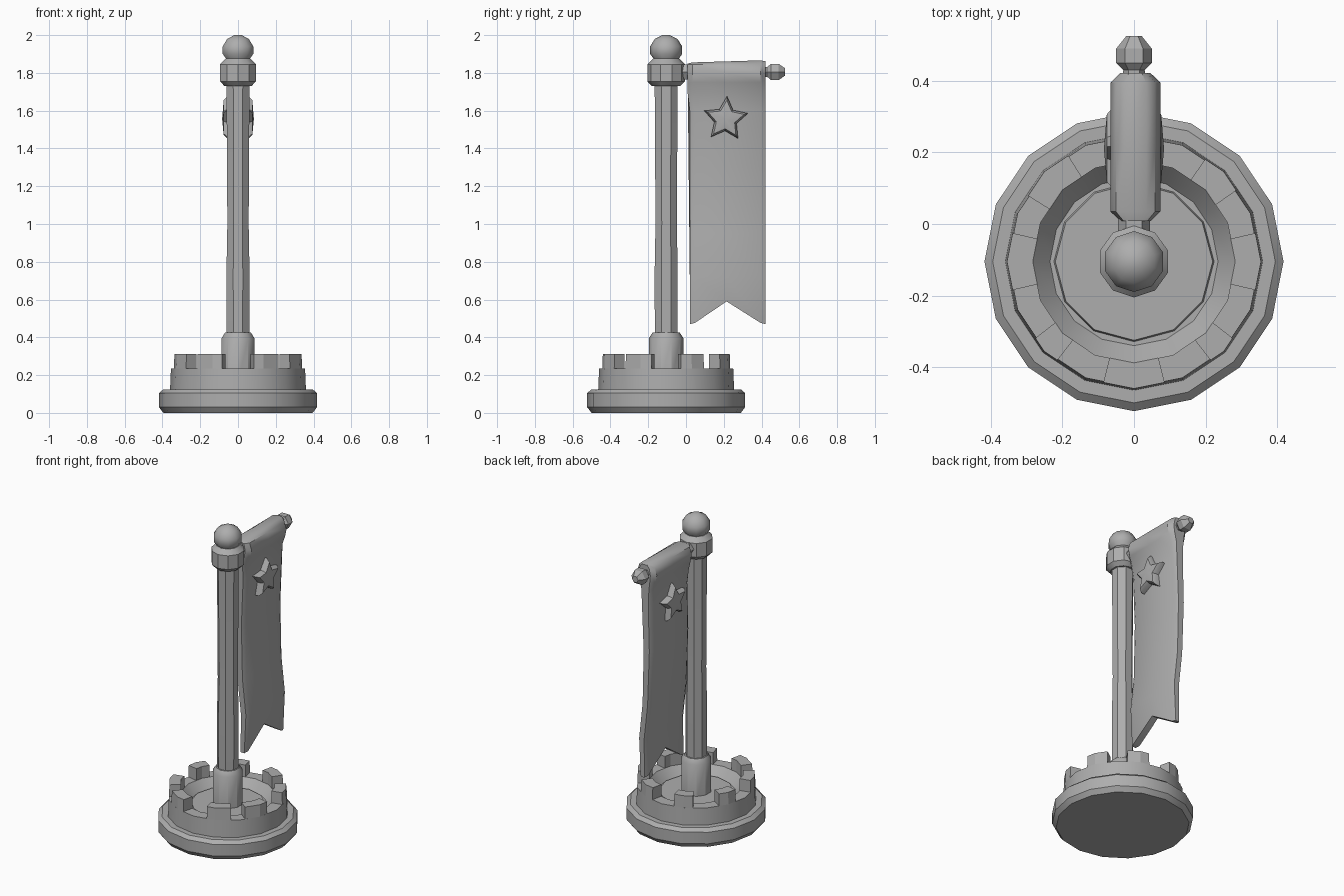
import bpy, bmesh, math
from math import sin, cos, pi, radians

if "Cube" in bpy.data.objects:
    bpy.data.objects.remove(bpy.data.objects["Cube"])

CY = -0.105          # y of the pole and base axis
SIDES = 16

stone = bpy.data.materials.new("plain grey")
stone.diffuse_color = (0.42, 0.42, 0.42, 1)
stone.use_nodes = True
stone.node_tree.nodes["Principled BSDF"].inputs["Base Color"].default_value = stone.diffuse_color


def finish(name, bm, angle=35):
    bmesh.ops.remove_doubles(bm, verts=bm.verts, dist=1e-5)
    bmesh.ops.recalc_face_normals(bm, faces=bm.faces)
    me = bpy.data.meshes.new(name)
    bm.to_mesh(me)
    bm.free()
    me.materials.append(stone)
    ob = bpy.data.objects.new(name, me)
    bpy.context.collection.objects.link(ob)
    bpy.ops.object.select_all(action='DESELECT')
    ob.select_set(True)
    bpy.context.view_layer.objects.active = ob
    bpy.ops.object.shade_smooth_by_angle(angle=radians(angle))
    return ob


def bridge(bm, rings):
    for a, b in zip(rings, rings[1:]):
        n = len(a)
        for i in range(n):
            bm.faces.new((a[i], a[(i + 1) % n], b[(i + 1) % n], b[i]))
    bm.faces.new(rings[0])
    bm.faces.new(rings[-1])


def lathe(name, profile, sides, turn=0.0, angle=35):
    """Turned part about the pole axis from (radius, z) pairs."""
    bm = bmesh.new()
    rings = [[bm.verts.new((r * cos(2 * pi * i / sides + turn),
                            CY + r * sin(2 * pi * i / sides + turn), z))
              for i in range(sides)] for r, z in profile]
    bridge(bm, rings)
    return finish(name, bm, angle)


# Round foot and the low wall with its sunken floor
lathe("foot", [(0.395, 0), (0.418, 0.03), (0.418, 0.105), (0.395, 0.125)], SIDES)
lathe("wall", [(0.36, 0.115), (0.355, 0.235), (0.283, 0.235), (0.235, 0.175)], SIDES)
lathe("floor", [(0.228, 0.16), (0.22, 0.19)], 12)

# Battlements between gaps given as angle: half width
gaps = {0: 13, 45: 10, 90: 13, 135: 13, 180: 13, 225: 7, 270: 14, 315: 7}


def wall_point(r, deg, z):
    step = 360 / SIDES
    d = r * cos(radians(step / 2)) / cos(radians(deg % step - step / 2))
    return (d * cos(radians(deg)), CY + d * sin(radians(deg)), z)


bm = bmesh.new()
for g, half in gaps.items():
    end = g + 45 - gaps[(g + 45) % 360]
    rings = []
    for deg in (g + half, g + 22.5, end):
        rings.append([bm.verts.new(wall_point(r, deg, z)) for r, z in
                      ((0.355, 0.23), (0.352, 0.312), (0.283, 0.312), (0.283, 0.23))])
    bridge(bm, rings)
finish("battlements", bm, 20)

# Pole, its socket, the cap and the ball on top
lathe("pole_socket", [(0.092, 0.17), (0.092, 0.395), (0.072, 0.425)], 10, pi / 10)
lathe("pole", [(0.065, 0.40), (0.066, 0.75), (0.061, 1.0), (0.066, 1.76)], 8, pi / 8)
lathe("cap", [(0.075, 1.73), (0.1, 1.755), (0.1, 1.845), (0.07, 1.875)], 10, pi / 10)
lathe("ball", [(0.055, 1.86), (0.085, 1.90), (0.085, 1.94), (0.06, 1.98), (0.02, 2.0)],
      10, pi / 10, 50)

# Hanging cloth: rows of (height, half thickness, sideways drift)
rows = [(1.862, 0.03, 0.004), (1.845, 0.055, 0.004), (1.80, 0.07, 0.004),
        (1.75, 0.06, 0.003), (1.70, 0.045, 0), (1.6, 0.038, 0), (1.3, 0.034, -0.01),
        (0.95, 0.03, 0), (0.72, 0.03, 0.025), (0.47, 0.022, 0.018)]
columns = [(0.008, 0.6), (0.035, 1), (0.215, 1), (0.395, 1), (0.422, 0.6)]
bm = bmesh.new()
rings = []
for y, thick in columns:
    def row_z(i):
        z = rows[i][0]
        if i == 0:
            z += 0.03 * (y - 0.25) - 0.015 * (1 - thick)
        if i == len(rows) - 1:
            z += 0.12 * (1 - abs(y - 0.215) / 0.19) if thick == 1 else 0
        return z
    inset = [0.012 if i > 4 and y < 0.1 else 0 for i in range(len(rows))]
    side = [[bm.verts.new((x + s * h * thick, y + inset[i], row_z(i)))
             for i, (z, h, x) in enumerate(rows)] for s in (1, -1)]
    rings.append(side[0] + side[1][::-1])
bridge(bm, rings)
finish("banner", bm, 40)

# Raised star on both faces of the cloth
bm = bmesh.new()
for s in (1, -1):
    loops = []
    for x, k in ((0.02, 1), (0.056, 1), (0.076, 0.82)):
        loops.append([])
        for i in range(10):
            r = (0.062 if i % 2 else 0.122) * k
            a = pi / 2 - 0.06 + i * pi / 5
            loops[-1].append(bm.verts.new((s * x, 0.21 + r * cos(a), 1.555 + r * sin(a))))
    hub = bm.verts.new((s * 0.084, 0.21, 1.555))
    for i in range(10):
        bm.faces.new((loops[2][i], loops[2][(i + 1) % 10], hub))
    for a, b in zip(loops, loops[1:]):
        for i in range(10):
            bm.faces.new((a[i], a[(i + 1) % 10], b[(i + 1) % 10], b[i]))
    bm.faces.new(loops[0])
finish("stars", bm, 30)

# Crossbar through the top of the cloth, ending in a small knob
bm = bmesh.new()
rings = [[bm.verts.new((r * cos(i * pi / 3), y, 1.805 + r * sin(i * pi / 3)))
          for i in range(6)]
         for y, r in ((-0.1, 0.04), (0.0, 0.045), (0.43, 0.03), (0.45, 0.05),
                      (0.49, 0.05), (0.525, 0.022))]
bridge(bm, rings)
finish("crossbar", bm, 30)
